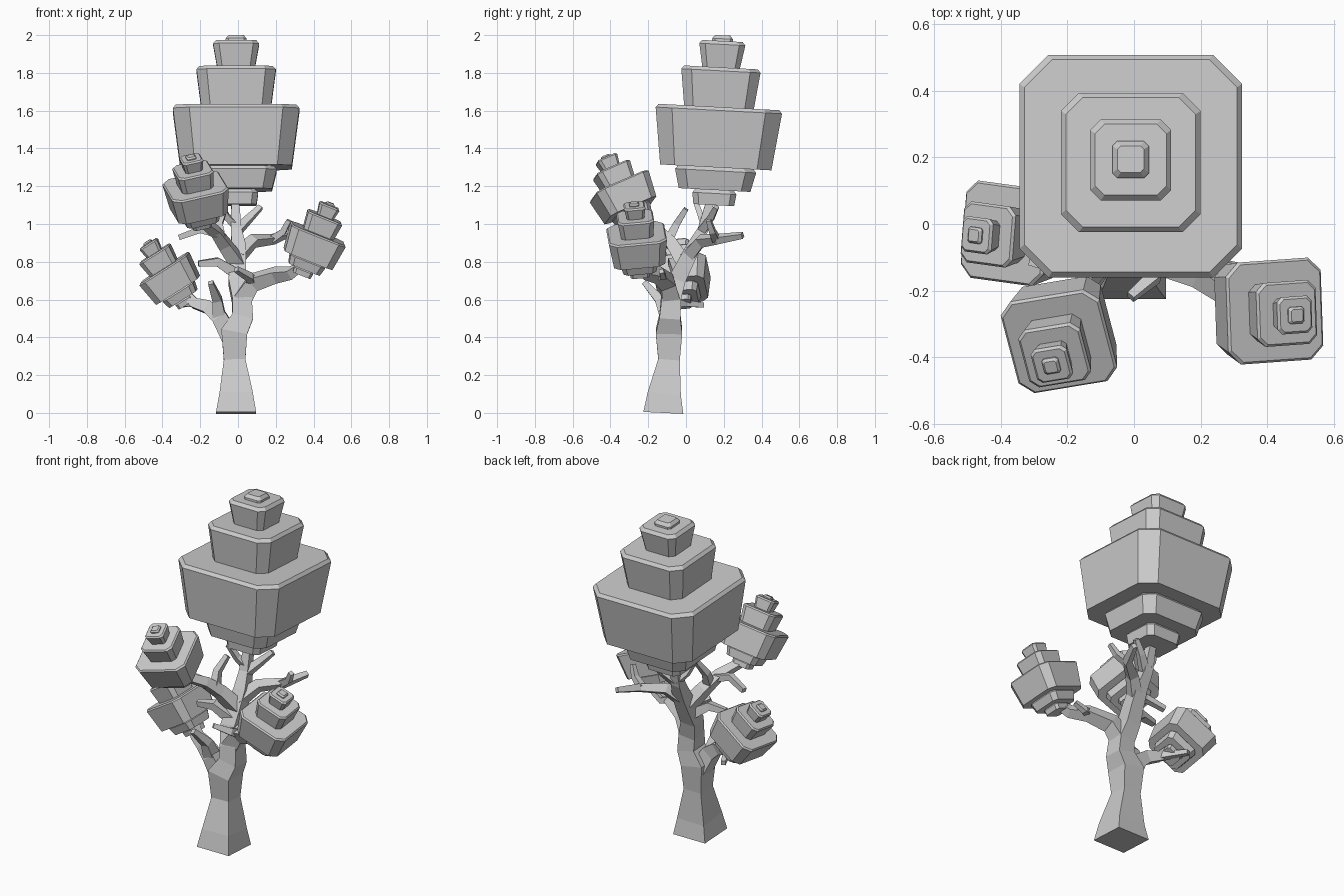
import bpy, bmesh, math
from mathutils import Vector, Matrix

if "Cube" in bpy.data.objects:
    bpy.data.objects.remove(bpy.data.objects["Cube"], do_unlink=True)

grey = bpy.data.materials.new("plain grey")
grey.use_nodes = True
color = (0.6, 0.6, 0.6, 1)
grey.diffuse_color = color
grey.node_tree.nodes["Principled BSDF"].inputs["Base Color"].default_value = color


def loft(name, rings):
    """Skin a list of closed rings of points and cap both ends."""
    bm = bmesh.new()
    loops = [[bm.verts.new(p) for p in ring] for ring in rings]
    n = len(loops[0])
    for low, high in zip(loops, loops[1:]):
        for i in range(n):
            j = (i + 1) % n
            bm.faces.new((low[i], low[j], high[j], high[i]))
    bm.faces.new(loops[0][::-1])
    bm.faces.new(loops[-1])
    bmesh.ops.recalc_face_normals(bm, faces=bm.faces)
    mesh = bpy.data.meshes.new(name)
    bm.to_mesh(mesh)
    bm.free()
    mesh.materials.append(grey)
    obj = bpy.data.objects.new(name, mesh)
    bpy.context.collection.objects.link(obj)
    return obj


def limb(name, points, start, end=None, radii=None):
    """Four-sided tapering limb along a path; radii are half widths."""
    pts = [Vector(p) for p in points]
    last = len(pts) - 1
    radii = radii or [start + (end - start) * i / last for i in range(last + 1)]
    rings, side = [], None
    for i, p in enumerate(pts):
        t = (pts[min(i + 1, last)] - pts[max(i - 1, 0)]).normalized()
        if side is None:
            side = Vector((1, 0, 0)) if abs(t.x) < 0.8 else Vector((0, 1, 0))
        side = (side - t * side.dot(t)).normalized()
        other = t.cross(side)
        rings.append([p + (side * a + other * b) * radii[i]
                      for a, b in ((-1, -1), (1, -1), (1, 1), (-1, 1))])
    return loft(name, rings)


# Foliage tiers from bottom to top: half width below, half width above, low z, high z
TIERS = [(0.108, 0.117, 0.0, 0.08), (0.19, 0.215, 0.08, 0.2),
         (0.295, 0.335, 0.2, 0.52), (0.185, 0.21, 0.52, 0.73),
         (0.1, 0.122, 0.73, 0.87), (0.055, 0.055, 0.87, 0.9)]


def octagon(h, z):
    c = h * 0.74
    return [Vector((x, y, z)) for x, y in ((c, -h), (h, -c), (h, c), (c, h),
                                           (-c, h), (-h, c), (-h, -c), (-c, -h))]


def foliage(name, bottom, top, scale, yaw):
    """Stacked chamfered tiers with a thin bevelled lip, leaning from bottom to top."""
    rings = []
    for i, (h0, h1, z0, z1) in enumerate(TIERS):
        rings += [octagon(h0, z0), octagon(h1, z1 - 0.018)]
        rings.append(octagon(h1 - 0.015, z1))
    obj = loft(name, rings)
    axis = Vector(top) - Vector(bottom)
    lean = Vector((0, 0, 1)).rotation_difference(axis).to_matrix().to_4x4()
    obj.matrix_world = (Matrix.Translation(bottom) @ lean
                        @ Matrix.Rotation(math.radians(yaw), 4, "Z") @ Matrix.Scale(scale, 4))


foliage("main_foliage", (-0.01, 0.147, 1.1), (-0.01, 0.195, 2.0), 1, 0)
foliage("left_foliage", (0.336, -0.245, 0.73), (0.49, -0.275, 1.11), 0.46, 3)
foliage("front_foliage", (-0.195, -0.255, 0.99), (-0.25, -0.43, 1.36), 0.46, 12)
foliage("right_foliage", (-0.27, -0.02, 0.575), (-0.49, -0.035, 0.92), 0.44, -6)

# Trunk
limb("trunk", [(-0.01, -0.12, 0), (-0.01, -0.115, 0.1), (-0.018, -0.09, 0.28),
               (-0.02, -0.09, 0.43), (0.025, -0.085, 0.51), (0.02, -0.08, 0.6),
               (-0.005, -0.05, 0.7), (0.0, -0.01, 0.78), (0.003, 0.04, 0.88),
               (-0.01, 0.09, 0.97), (-0.015, 0.13, 1.13)], 0,
     radii=[0.106, 0.088, 0.057, 0.07, 0.056, 0.051, 0.046, 0.042, 0.037, 0.028, 0.02])

# Lower right limb with its twigs
limb("right_lower_branch", [(-0.04, -0.09, 0.4), (-0.1, -0.1, 0.51), (-0.16, -0.09, 0.56),
                            (-0.23, -0.06, 0.58), (-0.29, -0.03, 0.65)], 0.048, 0.02)
limb("right_lower_twig", [(-0.23, -0.06, 0.58), (-0.27, 0.0, 0.58), (-0.31, 0.09, 0.57)],
     0.02, 0.013)
limb("right_upright_twig", [(-0.1, -0.1, 0.5), (-0.11, -0.14, 0.6), (-0.145, -0.22, 0.69)],
     0.036, 0.014)

# Lower left limb with its twigs
limb("left_lower_branch", [(0.02, -0.08, 0.6), (0.08, -0.1, 0.69), (0.2, -0.15, 0.73),
                           (0.28, -0.21, 0.74), (0.35, -0.25, 0.79)], 0.048, 0.02)
limb("left_lower_twig", [(0.07, -0.1, 0.69), (0.06, -0.16, 0.72), (-0.01, -0.22, 0.76)],
     0.026, 0.013)
limb("left_hanging_twig", [(0.19, -0.15, 0.73), (0.25, -0.12, 0.72), (0.31, -0.13, 0.75)],
     0.02, 0.012)

# Upper left limb
limb("left_upper_branch", [(0.0, 0.01, 0.83), (0.08, 0.08, 0.91), (0.19, 0.17, 0.92),
                           (0.25, 0.3, 0.94)], 0.034, 0.014)
limb("left_upper_twig", [(0.18, 0.16, 0.92), (0.24, 0.14, 0.96), (0.27, 0.12, 1.02)],
     0.02, 0.012)

# Upper right limb reaching the front foliage, with its twigs
limb("front_branch", [(0.0, -0.01, 0.79), (-0.07, -0.07, 0.89), (-0.12, -0.14, 0.96),
                      (-0.2, -0.25, 1.02)], 0.038, 0.02)
limb("front_side_twig", [(-0.11, -0.13, 0.95), (-0.2, -0.14, 0.97), (-0.31, -0.11, 0.93)],
     0.022, 0.014)
limb("front_upright_twig", [(-0.09, -0.09, 0.92), (-0.1, -0.05, 1.0), (-0.07, 0.0, 1.08)],
     0.024, 0.013)
limb("right_short_branch", [(0.0, -0.04, 0.73), (-0.11, -0.07, 0.8), (-0.21, -0.08, 0.79)],
     0.03, 0.015)

# Twigs under the main foliage
limb("top_left_twig", [(-0.01, 0.08, 0.96), (0.06, 0.13, 1.03), (0.12, 0.16, 1.09)],
     0.024, 0.013)
limb("top_right_twig", [(-0.01, 0.1, 0.99), (-0.06, 0.08, 1.04), (-0.1, 0.05, 1.12)],
     0.02, 0.012)
